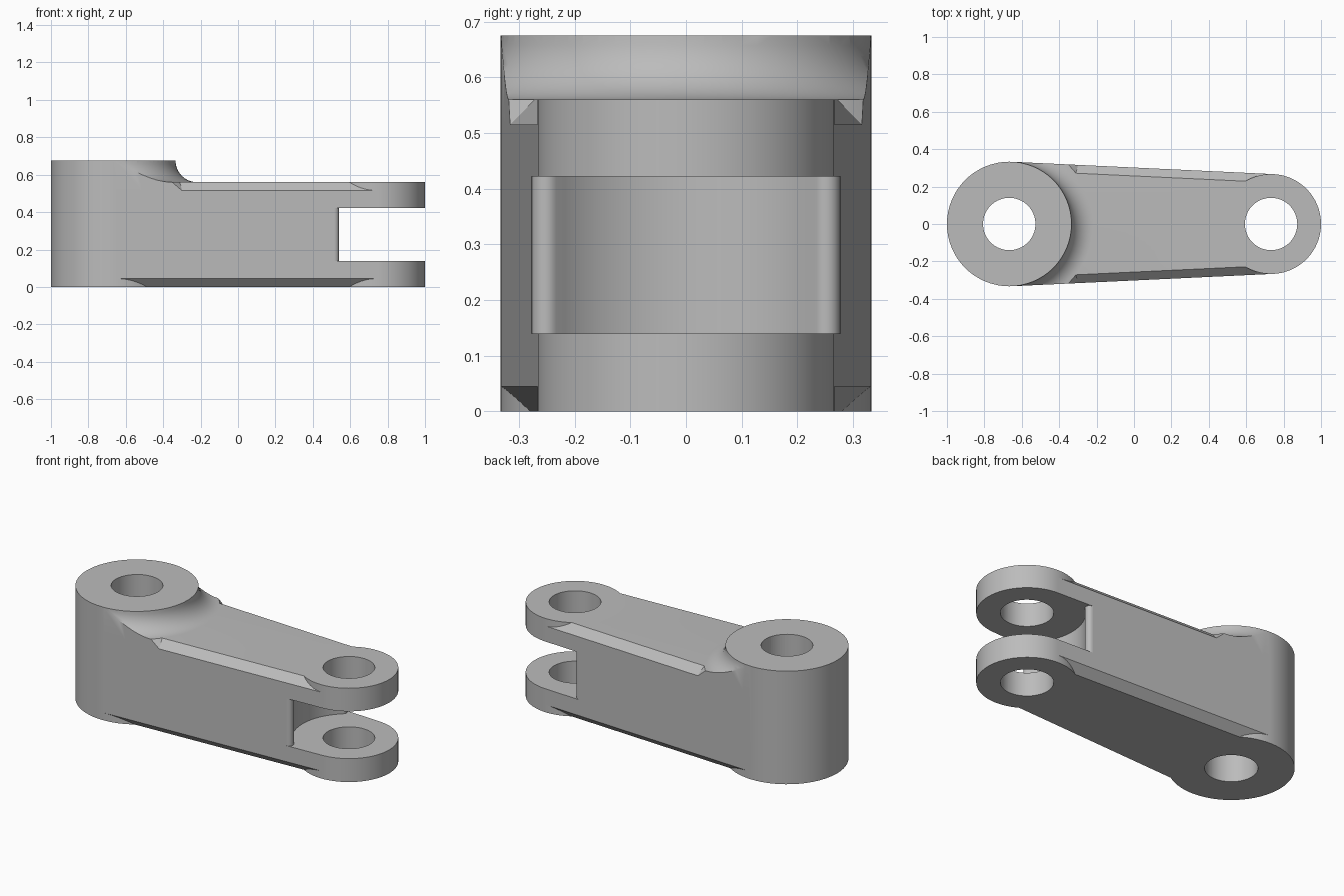
import bpy
import bmesh
from math import sin, cos, pi, atan2, sqrt

cube = bpy.data.objects.get("Cube")
if cube:
    bpy.data.objects.remove(cube, do_unlink=True)

# Main dimensions
BIG_X, BIG_R, BIG_H = -0.667, 0.333, 0.675
PIN_X, PIN_R, ARM_H = 0.733, 0.267, 0.56
BORE_R, CHAMFER = 0.14, 0.045
SLOT_LOW, SLOT_HIGH = 0.14, 0.422
SEGMENTS = 64

metal = bpy.data.materials.new("grey metal")
metal.use_nodes = True
grey = (0.5, 0.5, 0.5, 1)
metal.diffuse_color = grey
metal.node_tree.nodes["Principled BSDF"].inputs["Base Color"].default_value = grey


def make_object(name, bm):
    bmesh.ops.recalc_face_normals(bm, faces=bm.faces)
    mesh = bpy.data.meshes.new(name)
    bm.to_mesh(mesh)
    bm.free()
    mesh.materials.append(metal)
    obj = bpy.data.objects.new(name, mesh)
    bpy.context.collection.objects.link(obj)
    return obj


def prism(name, outline, low, high):
    """Extrude a plan outline from low to high."""
    bm = bmesh.new()
    face = bm.faces.new([bm.verts.new((x, y, low)) for x, y in outline])
    top = bmesh.ops.extrude_face_region(bm, geom=[face])["geom"]
    verts = [g for g in top if isinstance(g, bmesh.types.BMVert)]
    bmesh.ops.translate(bm, verts=verts, vec=(0, 0, high - low))
    return make_object(name, bm)


def arc(cx, cy, r, start, end, steps):
    angles = [start + (end - start) * i / steps for i in range(steps + 1)]
    return [(cx + r * cos(a), cy + r * sin(a)) for a in angles]


def cylinder(name, x, r, low, high):
    return prism(name, arc(x, 0, r, 0, 2 * pi, SEGMENTS)[:-1], low, high)


def combine(target, other, operation):
    """Apply a boolean and remove the helper."""
    other.hide_render = True
    mod = target.modifiers.new(operation.lower(), "BOOLEAN")
    mod.operation, mod.object, mod.solver = operation, other, "EXACT"
    bpy.context.view_layer.objects.active = target
    bpy.ops.object.modifier_apply(modifier=mod.name)
    bpy.data.objects.remove(other, do_unlink=True)


# Tangent line touching both round ends
tilt = (BIG_R - PIN_R) / (PIN_X - BIG_X)
lean = sqrt(1 - tilt * tilt)
ends = [(x + r * tilt, r * lean) for x, r in ((BIG_X, BIG_R), (PIN_X, PIN_R))]

# Tapered arm with chamfered long edges
bm = bmesh.new()
rings = []
for x, w in ends:
    half = [(w - CHAMFER, 0), (w, CHAMFER), (w, ARM_H - CHAMFER), (w - CHAMFER, ARM_H)]
    section = half + [(-y, z) for y, z in reversed(half)]
    rings.append([bm.verts.new((x, y, z)) for y, z in section])
    bm.faces.new(rings[-1])
for i in range(len(rings[0])):
    j = i - 1
    bm.faces.new((rings[0][i], rings[0][j], rings[1][j], rings[1][i]))
link = make_object("link_arm", bm)

# Concave fillet turned around the large boss, trimmed to the arm's width
fillet_r = BIG_H - ARM_H
profile = [(0, 0.4), (0.49, 0.4), (0.485, ARM_H - CHAMFER)]
profile += arc(BIG_R + fillet_r, BIG_H, fillet_r, 1.5 * pi, pi, 10) + [(0, BIG_H)]
bm = bmesh.new()
points = [bm.verts.new((BIG_X + r, 0, z)) for r, z in profile]
edges = [bm.edges.new(pair) for pair in zip(points, points[1:])]
bmesh.ops.spin(bm, geom=points + edges, cent=(BIG_X, 0, 0), axis=(0, 0, 1),
               angle=2 * pi, steps=SEGMENTS)
bmesh.ops.remove_doubles(bm, verts=bm.verts, dist=0.0001)
fillet = make_object("boss_fillet", bm)
plan = ends + [(x, -y) for x, y in reversed(ends)]
combine(fillet, prism("fillet_trim", plan, 0.3, 0.8), "INTERSECT")

# Join the bosses and the fillet to the arm
combine(link, fillet, "UNION")
combine(link, cylinder("large_boss", BIG_X, BIG_R, 0, BIG_H), "UNION")
combine(link, cylinder("fork_boss", PIN_X, PIN_R, 0, ARM_H), "UNION")

# Fork slot: concave back wall with rounded lips at the arm sides
lip_x, lip_y, lip_r = 0.515, 0.252, 0.025
reach = sqrt((PIN_X - lip_x) ** 2 + lip_y ** 2) - lip_r
turn = atan2(lip_y, lip_x - PIN_X)
lip = arc(lip_x, lip_y, lip_r, pi / 2, turn - pi, 8)
back = arc(PIN_X, 0, reach, turn, 2 * pi - turn, 24)[1:-1]
outline = [(1.2, 0.5), (lip_x, 0.5)] + lip + back
outline += [(x, -y) for x, y in reversed(lip)] + [(lip_x, -0.5), (1.2, -0.5)]
combine(link, prism("slot_cutter", outline, SLOT_LOW, SLOT_HIGH), "DIFFERENCE")

# Bores through both ends
for x in (BIG_X, PIN_X):
    combine(link, cylinder("bore_cutter", x, BORE_R, -0.1, 0.8), "DIFFERENCE")

# Smooth round walls, crisp edges
bpy.ops.object.select_all(action="DESELECT")
link.select_set(True)
bpy.context.view_layer.objects.active = link
bpy.ops.object.shade_smooth_by_angle(angle=0.5)
